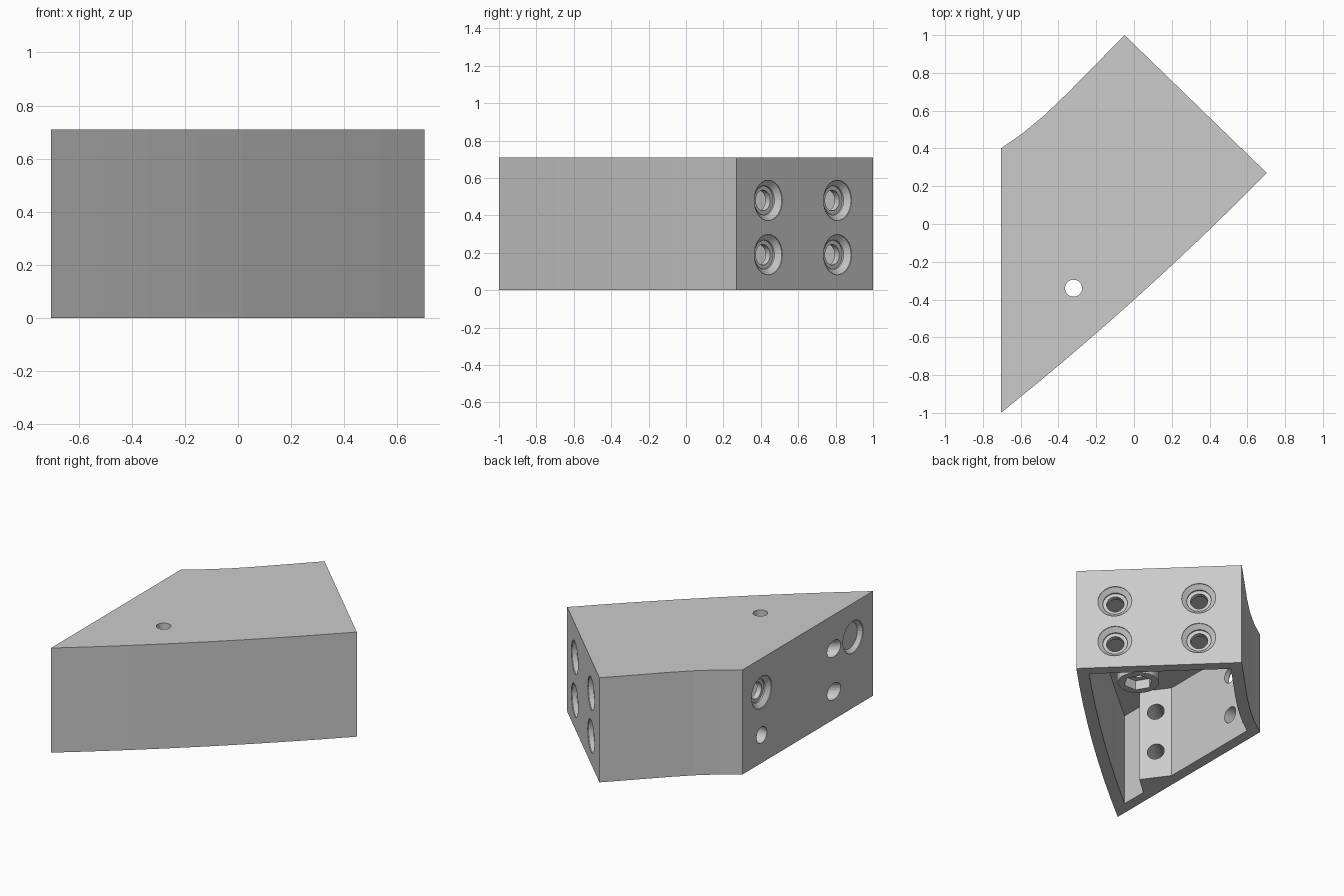
import bpy, bmesh, math
from mathutils import Vector

if "Cube" in bpy.data.objects:
    bpy.data.objects.remove(bpy.data.objects["Cube"], do_unlink=True)

HEIGHT, WALL = 0.71, 0.075
LOW, HIGH = 0.19, 0.48          # hole rows

grey = bpy.data.materials.new("plain_grey")
grey.use_nodes = True
grey.diffuse_color = (0.6, 0.6, 0.6, 1)
grey.node_tree.nodes["Principled BSDF"].inputs["Base Color"].default_value = (0.6, 0.6, 0.6, 1)


def finish(bm, name):
    bmesh.ops.recalc_face_normals(bm, faces=bm.faces)
    mesh = bpy.data.meshes.new(name)
    bm.to_mesh(mesh)
    bm.free()
    mesh.materials.append(grey)
    obj = bpy.data.objects.new(name, mesh)
    bpy.context.collection.objects.link(obj)
    return obj


def prism(name, outline, bottom, top):
    bm = bmesh.new()
    base = bm.faces.new([bm.verts.new((x, y, bottom)) for x, y in outline])
    ext = bmesh.ops.extrude_face_region(bm, geom=[base])
    verts = [v for v in ext["geom"] if isinstance(v, bmesh.types.BMVert)]
    bmesh.ops.translate(bm, vec=(0, 0, top - bottom), verts=verts)
    return finish(bm, name)


def turned(name, profile, centre, axis, sides=32):
    """Solid of revolution; profile is (depth along axis, radius)."""
    turn = Vector((0, 0, 1)).rotation_difference(Vector(axis))
    bm = bmesh.new()
    rings = []
    for depth, r in profile:
        ring = []
        for i in range(sides):
            a = math.tau * i / sides
            p = Vector((r * math.cos(a), r * math.sin(a), depth))
            ring.append(bm.verts.new(Vector(centre) + turn @ p))
        rings.append(ring)
    for a, b in zip(rings, rings[1:]):
        for i in range(sides):
            j = (i + 1) % sides
            bm.faces.new((a[i], a[j], b[j], b[i]))
    bm.faces.new(rings[0])
    bm.faces.new(rings[-1])
    return finish(bm, name)


def inset(points, d):
    """Offset a counter-clockwise outline inward by d."""
    out = []
    n = len(points)
    for i in range(n):
        p, q, r = (Vector(points[k % n]) for k in (i - 1, i, i + 1))
        e, f = (q - p).normalized(), (r - q).normalized()
        m, k = Vector((-e.y, e.x)), Vector((-f.y, f.x))
        out.append(tuple(q + (m + k) * d / (1 + m.dot(k))))
    return out


def boolean(target, tool, operation="DIFFERENCE"):
    mod = target.modifiers.new("boolean", "BOOLEAN")
    mod.operation = operation
    mod.solver = "EXACT"
    mod.object = tool
    bpy.context.view_layer.update()
    graph = bpy.context.evaluated_depsgraph_get()
    mesh = bpy.data.meshes.new_from_object(target.evaluated_get(graph))
    target.modifiers.clear()
    target.data = mesh
    bpy.data.objects.remove(tool, do_unlink=True)


# Outline: bowed front wall, straight end, hollowed back wall, flat side
tip, corner = Vector((-0.705, -1.0)), Vector((0.703, 0.27))
chord = corner - tip
outward = Vector((chord.y, -chord.x)).normalized()
STEPS = 8
outline = []
for i in range(STEPS + 1):
    t = i / STEPS
    outline.append(tuple(tip + chord * t + outward * 0.028 * 4 * t * (1 - t)))
outline += [(-0.05, 1.0), (-0.36, 0.685), (-0.47, 0.58), (-0.59, 0.48), (-0.705, 0.4)]

shell = prism("angled_housing", outline, 0, HEIGHT)

# Cavity open at the bottom, with an oblique pad on the flat side wall
cavity = inset(outline, WALL) + [(-0.63, -0.38), (-0.505, -0.55), (-0.63, -0.66)]
boolean(shell, prism("cavity", cavity, -0.1, HEIGHT - 0.07))

# Nut boss hanging from the ceiling, with hexagon pocket and through hole
boss = (-0.32, -0.34, 0)
up = (0, 0, 1)
boolean(shell, turned("nut_boss", [(0.545, 0.13), (0.67, 0.13)], boss, up), "UNION")
boolean(shell, turned("nut_pocket", [(0.5, 0.092), (0.61, 0.092)], boss, up, 6))
boolean(shell, turned("bolt_hole", [(0.58, 0.045), (0.8, 0.045)], boss, up))

# Countersunk holes in the end face
sunk = [(-0.03, 0.108), (0.005, 0.108), (0.03, 0.078), (0.04, 0.078), (0.04, 0.055), (0.15, 0.055)]
plain = [(-0.12, 0.055), (0.26, 0.055)]
back = Vector((-0.05, 1.0))
end = back - corner
inward = (-end.y, end.x, 0)
for y in (0.44, 0.81):
    p = corner + end * ((y - corner.y) / end.y)
    for z in (LOW, HIGH):
        boolean(shell, turned("end_hole", sunk, (p.x, p.y, z), Vector(inward).normalized()))

# Holes in the flat side: straight pair, oblique pair through the pad, blind recess
side = outline[-1][0]
boolean(shell, turned("side_hole", plain, (side, 0.195, LOW), (1, 0, 0)))
boolean(shell, turned("side_hole", sunk, (side, 0.195, HIGH), (1, 0, 0)))
for z in (LOW, HIGH):
    boolean(shell, turned("pad_hole", plain, (side, -0.58, z), Vector((0.76, 0.65, 0)).normalized()))
boolean(shell, turned("side_recess", [(-0.03, 0.108), (0.005, 0.108), (0.03, 0.088)],
                      (side, -0.785, HIGH), (1, 0, 0)))

# Smooth the round holes, keep the broad facets flat
bpy.ops.object.select_all(action="DESELECT")
shell.select_set(True)
bpy.context.view_layer.objects.active = shell
for face in shell.data.polygons:
    face.use_smooth = False
    face.material_index = 0
